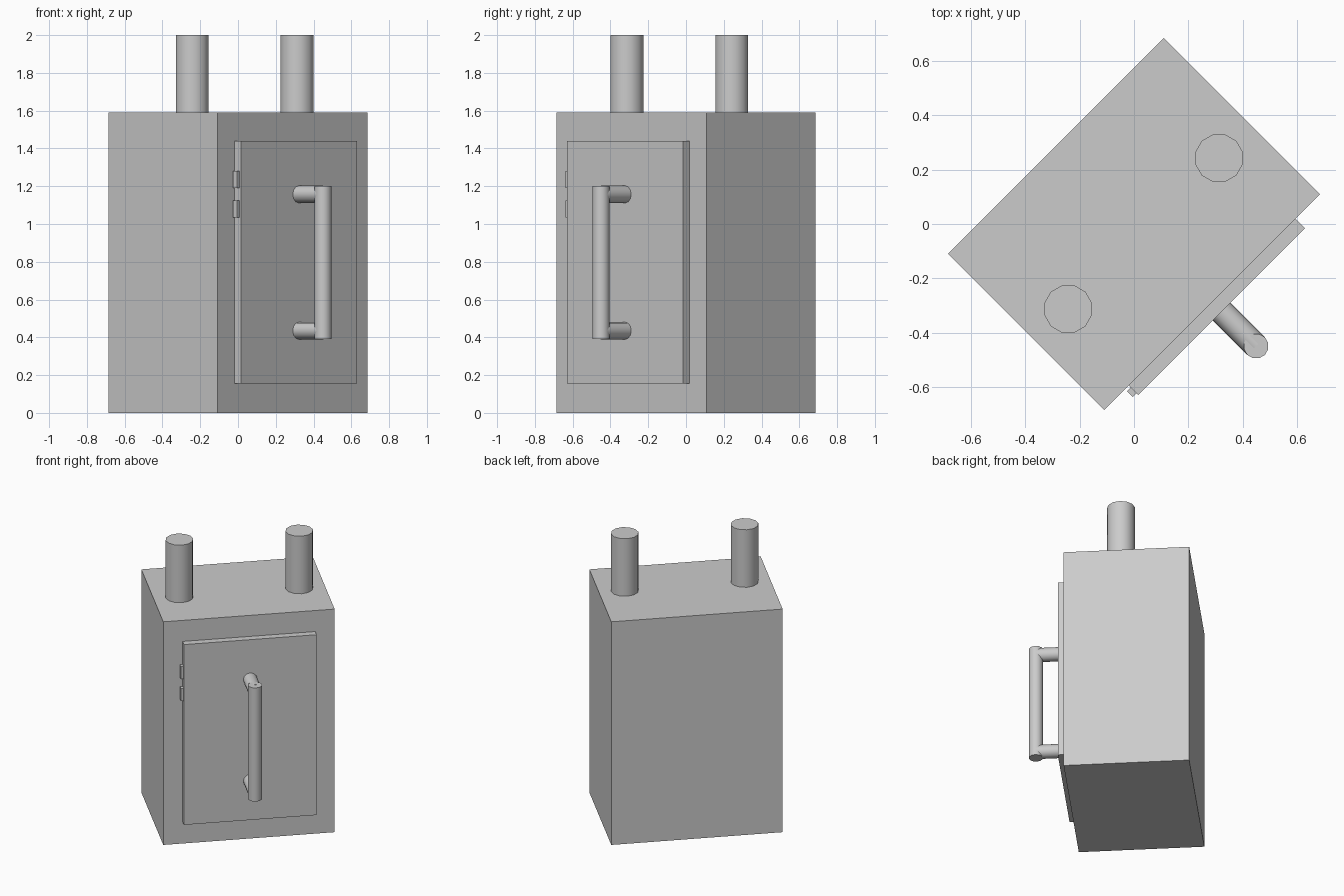
import bpy
import math
from mathutils import Matrix

cube = bpy.data.objects.get("Cube")
if cube:
    bpy.data.objects.remove(cube, do_unlink=True)

grey = bpy.data.materials.new("plain grey")
grey.use_nodes = True
colour = (0.6, 0.6, 0.6, 1)
grey.diffuse_color = colour
grey.node_tree.nodes["Principled BSDF"].inputs["Base Color"].default_value = colour

# The whole cabinet is turned an eighth of a circle about the vertical
TURN = Matrix.Rotation(math.radians(45), 4, "Z")


def finish(name):
    obj = bpy.context.object
    obj.name = name
    obj.data.name = name
    obj.data.materials.append(grey)
    obj.matrix_world = TURN @ obj.matrix_basis
    return obj


def box(name, low, high):
    centre = [(a + b) / 2 for a, b in zip(low, high)]
    bpy.ops.mesh.primitive_cube_add(size=1, location=centre)
    bpy.context.object.scale = [b - a for a, b in zip(low, high)]
    bpy.ops.object.transform_apply(location=False, rotation=False, scale=True)
    return finish(name)


def rod(name, centre, radius, length, tilt=0):
    bpy.ops.mesh.primitive_cylinder_add(vertices=12, radius=radius, depth=length,
                                        location=centre, rotation=(tilt, 0, 0))
    bpy.ops.object.shade_smooth_by_angle(angle=math.radians(40))
    return finish(name)


# Cabinet body and raised door
HALF_W, HALF_D, TOP = 0.562, 0.407, 1.59
DOOR_FRONT = -0.456
box("body", (-HALF_W, -HALF_D, 0), (HALF_W, HALF_D, TOP))
box("door", (-0.435, DOOR_FRONT, 0.155), (0.435, -HALF_D, 1.44))

# Two hinges on the door edge
for name, z in (("upper_hinge", 1.235), ("lower_hinge", 1.08)):
    box(name, (-0.454, -0.447, z - 0.045), (-0.43, -0.417, z + 0.045))

# Upright handle with two stand-offs
HANDLE_Y, HANDLE_R = -0.636, 0.046
rod("handle_grip", (0, HANDLE_Y, 0.795), HANDLE_R, 0.81)
for name, z in (("upper_handle_post", 1.157), ("lower_handle_post", 0.435)):
    rod(name, (0, (HANDLE_Y + DOOR_FRONT) / 2, z), HANDLE_R,
        DOOR_FRONT - HANDLE_Y, math.radians(90))

# Two pipes rising from the top
for name, side in (("left_pipe", 1), ("right_pipe", -1)):
    rod(name, (side * 0.393, -0.05, (TOP + 2) / 2), 0.09, 2 - TOP)
